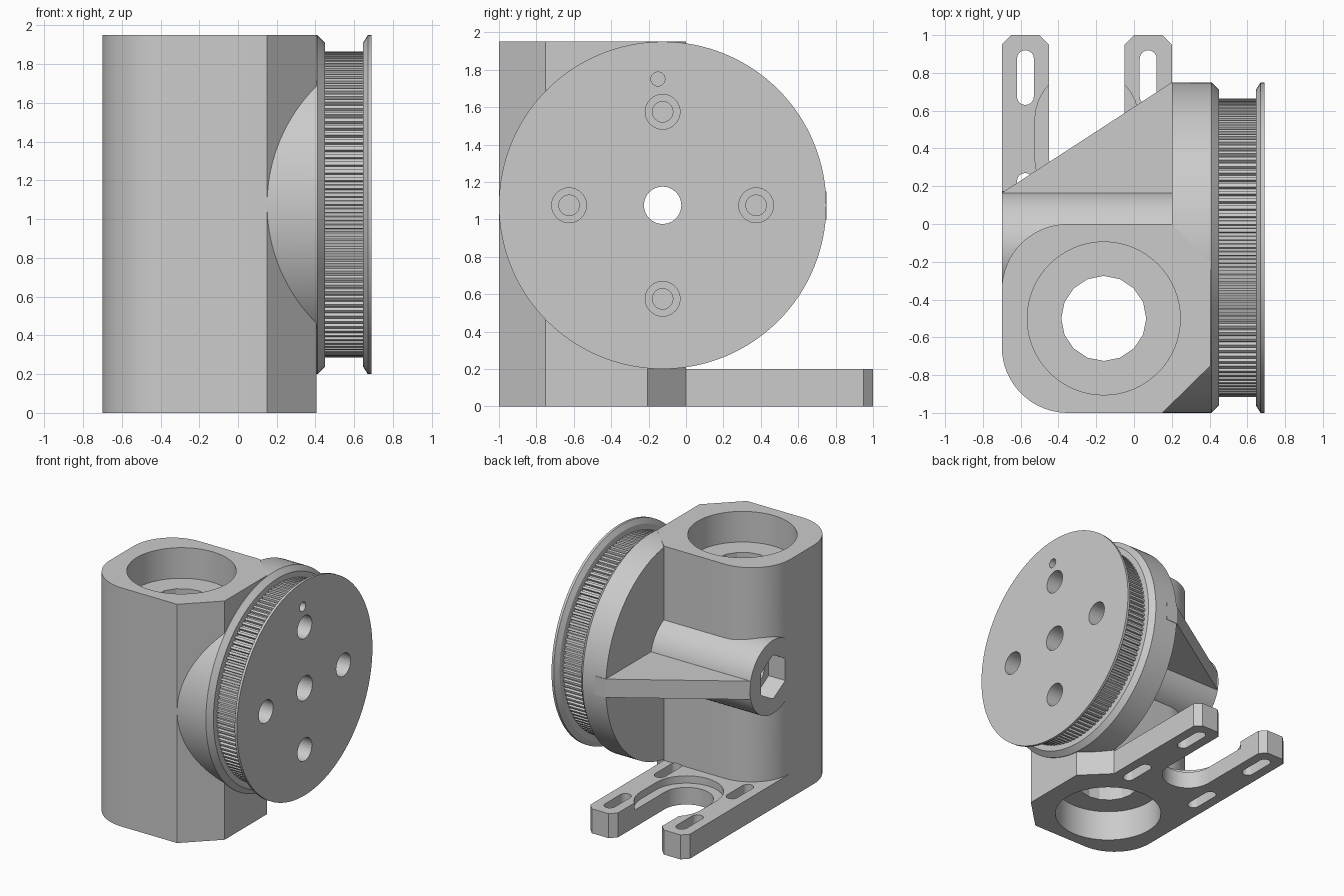
import bpy, bmesh, math
from mathutils import Vector

if "Cube" in bpy.data.objects:
    bpy.data.objects.remove(bpy.data.objects["Cube"])

GREY = bpy.data.materials.new("light grey")
GREY.diffuse_color = (0.6, 0.6, 0.6, 1)
GREY.use_nodes = True
GREY.node_tree.nodes["Principled BSDF"].inputs["Base Color"].default_value = GREY.diffuse_color
AY, AZ = -0.125, 1.075        # wheel axis
BX, BY = -0.16, -0.5          # vertical bore axis


def loft(name, rings):
    """Solid skinned through a list of equal-length point rings."""
    bm = bmesh.new()
    vs = [[bm.verts.new(p) for p in ring] for ring in rings]
    n = len(vs[0])
    for a, b in zip(vs, vs[1:]):
        for i in range(n):
            j = (i + 1) % n
            bm.faces.new((a[i], a[j], b[j], b[i]))
    bm.faces.new(vs[0])
    bm.faces.new(vs[-1])
    bmesh.ops.recalc_face_normals(bm, faces=bm.faces)
    me = bpy.data.meshes.new(name)
    bm.to_mesh(me)
    bm.free()
    me.materials.append(GREY)
    ob = bpy.data.objects.new(name, me)
    bpy.context.collection.objects.link(ob)
    return ob


def prism(name, pts, z0, z1):
    return loft(name, [[Vector((x, y, z)) for x, y in pts] for z in (z0, z1)])


def box(name, x0, x1, y0, y1, z0, z1):
    return prism(name, [(x0, y0), (x1, y0), (x1, y1), (x0, y1)], z0, z1)


def arc(cx, cy, r, a0, a1, n=16):
    return [(cx + r * math.cos(math.radians(a0 + (a1 - a0) * i / n)),
             cy + r * math.sin(math.radians(a0 + (a1 - a0) * i / n))) for i in range(n + 1)]


def stadium(cx, y0, y1, r, n=16):
    return arc(cx, y1, r, 0, 180, n) + arc(cx, y0, r, 180, 360, n)


def vertical(r, z0, z1, n=64):
    return prism("cutter", arc(BX, BY, r, 0, 360, n)[:-1], z0, z1)


def turned(name, profile, n=128, y=AY, z=AZ):
    """Round part along x from (x, radius) pairs."""
    return loft(name, [[Vector((x, y + r * math.sin(math.tau * i / n), z + r * math.cos(math.tau * i / n)))
                        for i in range(n)] for x, r in profile])


def combine(ob, other, op, keep=False):
    m = ob.modifiers.new("bool", "BOOLEAN")
    m.operation, m.object, m.solver = op, other, "EXACT"
    bpy.context.view_layer.objects.active = ob
    bpy.ops.object.modifier_apply(modifier=m.name)
    if not keep:
        bpy.data.objects.remove(other)


# Round hub, trimmed behind its rear face
body = turned("bearing_body", [(0.15, 0.875), (0.41, 0.875), (0.45, 0.835)])
combine(body, box("cutter", 0, 0.2, -0.01, 1, 0, 2), "DIFFERENCE")

# Column with rounded left corners and chamfered right corners
outline = (arc(-0.35, -0.35, 0.35, 90, 180) + arc(-0.35, -0.65, 0.35, 180, 270)
           + [(0.15, -1), (0.405, -0.75), (0.405, -0.205), (0.2, 0)])
combine(body, prism("column", outline, 0, 1.95), "UNION")

# Side boss and triangular web
combine(body, turned("boss", [(-0.7, 0.3), (0.3, 0.3)], 64), "UNION")
combine(body, prism("web", [(-0.7, 0), (0.3, 0), (0.3, 0.75), (0.2, 0.75), (-0.7, 0.165)],
                    AZ - 0.075, AZ + 0.075), "UNION")

# Motor foot: forked plate with slots and a stepped opening
foot = prism("foot", [(-0.7, -0.4), (0.2, -0.4), (0.2, 0.95), (0.15, 1), (-0.65, 1), (-0.7, 0.95)], 0, 0.2)
combine(foot, prism("cutter", stadium(-0.25, 0.35, 1.5, 0.2), -1, 1), "DIFFERENCE")
combine(foot, prism("cutter", stadium(-0.25, 0.35, 0.55, 0.275), 0.14, 1), "DIFFERENCE")
for x0, x1, s in ((-0.45, -0.4, 1), (-0.05, -0.1, -1)):     # inner tip chamfers
    combine(foot, prism("cutter", [(x0 - 0.05 * s, 1), (x0 - 0.05 * s, 1.1), (x1, 1.1), (x1, 0.9), (x0, 0.95)],
                        -1, 1), "DIFFERENCE")
combine(body, foot, "UNION")
for x in (-0.575, 0.075):
    for y in (0.125, 0.775):
        combine(body, prism("cutter", stadium(x, y - 0.1, y + 0.1, 0.045, 8), -0.1, 0.205), "DIFFERENCE")

# Stepped vertical bore and hexagonal nut pocket
for r, z0, z1, n in ((0.225, -1, 3, 16), (0.405, 1.7, 3, 64), (0.405, -1, 0.25, 64)):
    combine(body, vertical(r, z0, z1, n), "DIFFERENCE")
combine(body, turned("cutter", [(-1, 0.18), (-0.55, 0.18)], 6), "DIFFERENCE")

# Toothed pulley
TEETH = 120
section = []
for i in range(TEETH):
    for f, r in ((0, 0.79), (0.45, 0.79), (0.55, 0.772), (0.9, 0.772)):
        a = math.tau * (i + f) / TEETH
        section.append((AY + r * math.sin(a), AZ + r * math.cos(a)))
pulley = loft("toothed_pulley", [[Vector((x, y, z)) for y, z in section] for x in (0.45, 0.645)])

# Outer flange with a bevelled inner rim
flange = turned("outer_flange", [(0.645, 0.835), (0.67, 0.875), (0.69, 0.875)])

# Axle bore, stepped bolt holes and locating hole through the wheel stack
drills = [turned("cutter", [(-1, 0.1), (1, 0.1)], 32),
          turned("cutter", [(0.3, 0.038), (1, 0.038)], 16, -0.15, 1.75)]
for dy, dz in ((0.5, 0), (-0.5, 0), (0, 0.5), (0, -0.5)):
    drills.append(turned("cutter", [(0.25, 0.055), (1, 0.055)], 24, AY + dy, AZ + dz))
    drills.append(turned("cutter", [(0.5, 0.093), (1, 0.093)], 32, AY + dy, AZ + dz))
for ob in (body, pulley, flange):
    for d in drills:
        combine(ob, d, "DIFFERENCE", True)
for d in drills:
    bpy.data.objects.remove(d)

# Smooth the round walls, keep the edges crisp
for ob in (body, pulley, flange):
    bpy.ops.object.select_all(action="DESELECT")
    ob.select_set(True)
    bpy.context.view_layer.objects.active = ob
    bpy.ops.object.shade_smooth_by_angle(angle=math.radians(20))
